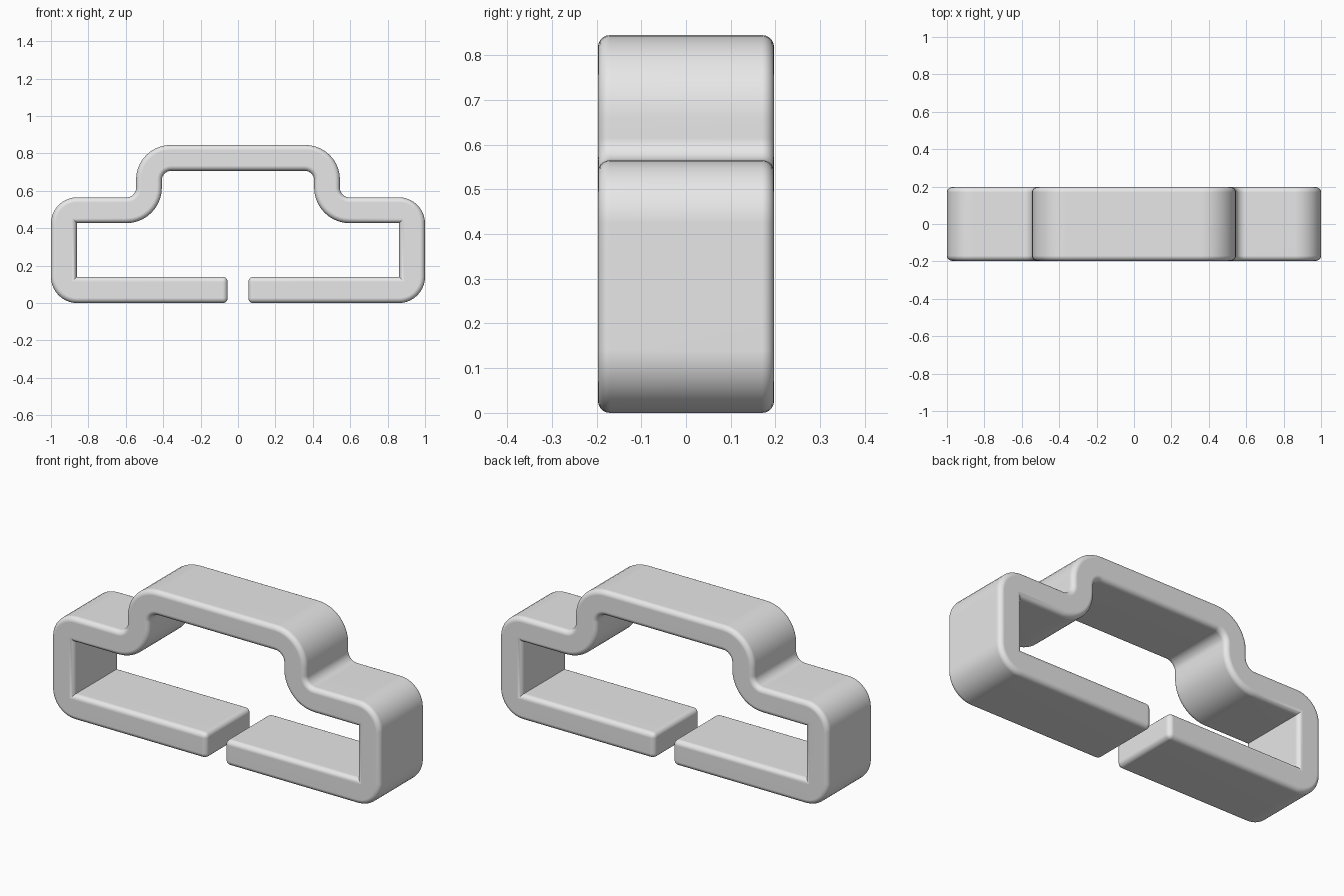
import bpy
import bmesh
import math
from mathutils import Vector

cube = bpy.data.objects.get("Cube")
if cube:
    bpy.data.objects.remove(cube, do_unlink=True)

HALF_DEPTH = 0.197
GAP = 0.055      # half the opening at the bottom
EDGE = 0.027     # rounding of the rims


def mirrored(half):
    """Continue a right-hand half profile onto the left side."""
    return half + [(-x, z, r) for x, z, r in reversed(half)]


def fillet(corners, steps=10):
    """Replace each (x, z, radius) corner by an arc."""
    points = []
    for i, (x, z, r) in enumerate(corners):
        p = Vector((x, z))
        if r == 0:
            points.append(p)
            continue
        a = (Vector(corners[i - 1][:2]) - p).normalized()
        b = (Vector(corners[(i + 1) % len(corners)][:2]) - p).normalized()
        # All corners are right angles, so the arc centre lies on both offsets
        centre = p + (a + b) * r
        for k in range(steps + 1):
            t = math.pi / 2 * k / steps
            points.append(centre - b * r * math.cos(t) - a * r * math.sin(t))
    return points


# Outer and inner half profiles: x, z, corner radius
outer = [(GAP, 0, 0), (1, 0, 0.14), (1, 0.565, 0.14),
         (0.545, 0.565, 0.05), (0.545, 0.845, 0.185)]
inner = [(GAP, 0.14, 0), (0.862, 0.14, 0), (0.862, 0.427, 0),
         (0.407, 0.427, 0.19), (0.407, 0.707, 0.05)]
outline = fillet(mirrored(outer) + mirrored(inner)[::-1])

# Extrude the band from front to back
bm = bmesh.new()
front = bm.faces.new([bm.verts.new((p.x, -HALF_DEPTH, p.y)) for p in outline])
extruded = bmesh.ops.extrude_face_region(bm, geom=[front], use_keep_orig=True)
moved = [v for v in extruded["geom"] if isinstance(v, bmesh.types.BMVert)]
bmesh.ops.translate(bm, verts=moved, vec=(0, 2 * HALF_DEPTH, 0))
bmesh.ops.recalc_face_normals(bm, faces=bm.faces)

# Round both rims and the two free ends; inner corners stay crisp
rounded = []
for e in bm.edges:
    a, b = (v.co for v in e.verts)
    on_rim = abs(a.y - b.y) < 0.001
    on_end = abs(a.x) < GAP + 0.001 and abs(b.x) < GAP + 0.001
    if on_rim or on_end:
        rounded.append(e)
bmesh.ops.bevel(bm, geom=rounded, offset=EDGE, offset_type='OFFSET',
                segments=5, profile=0.5, affect='EDGES', clamp_overlap=False)

mesh = bpy.data.meshes.new("clip_band")
bm.to_mesh(mesh)
bm.free()
band = bpy.data.objects.new("clip_band", mesh)
bpy.context.collection.objects.link(band)

# Plain grey finish
colour = (0.8, 0.8, 0.8, 1)
grey = bpy.data.materials.new("light grey")
grey.use_nodes = True
grey.diffuse_color = colour
grey.node_tree.nodes["Principled BSDF"].inputs["Base Color"].default_value = colour
mesh.materials.append(grey)

# Smooth shading with flat faces kept flat
bpy.ops.object.select_all(action='DESELECT')
band.select_set(True)
bpy.context.view_layer.objects.active = band
bpy.ops.object.shade_smooth_by_angle(angle=math.radians(35))
normals = band.modifiers.new("face normals", 'WEIGHTED_NORMAL')
normals.keep_sharp = True
